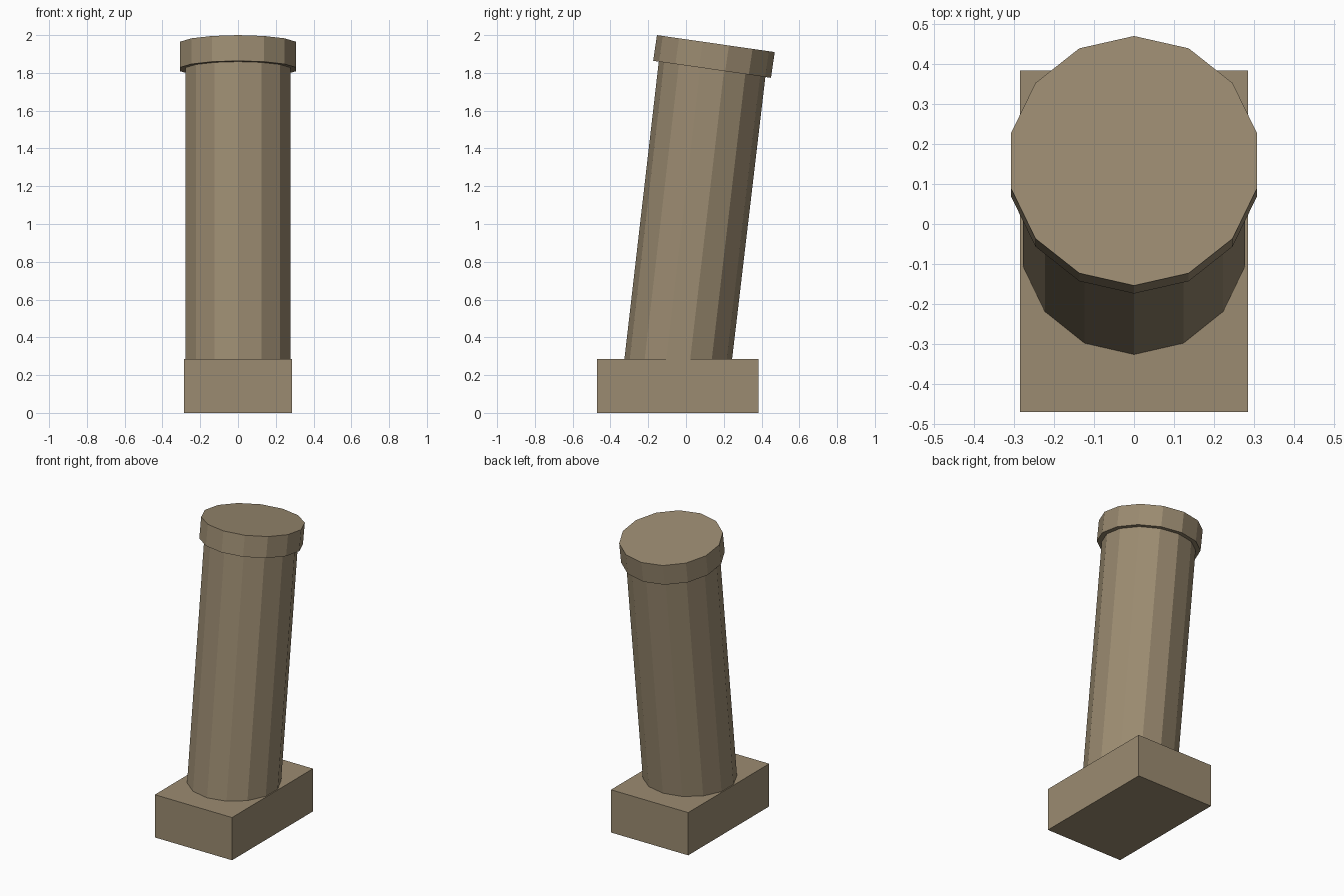
import bpy, bmesh
from math import sin, cos, pi, radians

if "Cube" in bpy.data.objects:
    bpy.data.objects.remove(bpy.data.objects["Cube"])

SIDES = 14
stone = bpy.data.materials.new("stone")
stone.diffuse_color = (0.33, 0.26, 0.165, 1)
stone.use_nodes = True
stone.node_tree.nodes["Principled BSDF"].inputs["Base Color"].default_value = stone.diffuse_color


def finish(name, bm):
    bmesh.ops.recalc_face_normals(bm, faces=bm.faces)
    mesh = bpy.data.meshes.new(name)
    bm.to_mesh(mesh)
    bm.free()
    mesh.materials.append(stone)
    obj = bpy.data.objects.new(name, mesh)
    bpy.context.collection.objects.link(obj)
    return obj


def loft(name, rings):
    """Closed surface through rings given as (y, z, radius, tilt in degrees)."""
    bm = bmesh.new()
    loops = []
    for y, z, r, tilt in rings:
        t = radians(tilt)
        angles = [2 * pi * i / SIDES for i in range(SIDES)]
        loops.append([bm.verts.new((r * sin(a), y + r * cos(a) * cos(t),
                                    z - r * cos(a) * sin(t))) for a in angles])
    for low, high in zip(loops, loops[1:]):
        for i in range(SIDES):
            j = (i + 1) % SIDES
            bm.faces.new((low[i], low[j], high[j], high[i]))
    bm.faces.new(loops[0])
    bm.faces.new(loops[-1])
    return finish(name, bm)


# Rectangular base block
bm = bmesh.new()
bmesh.ops.create_cube(bm, size=1)
bmesh.ops.scale(bm, vec=(0.57, 0.854, 0.285), verts=bm.verts)
bmesh.ops.translate(bm, vec=(0, -0.043, 0.1425), verts=bm.verts)
finish("base", bm)

# Leaning shaft with its wider cap, one continuous surface
loft("leaning_column", [
    (-0.041, 0.285, 0.285, 0),
    (0.138, 1.819, 0.285, 8.2),
    (0.138, 1.819, 0.315, 8.2),
    (0.158, 1.955, 0.315, 8.2),
])
